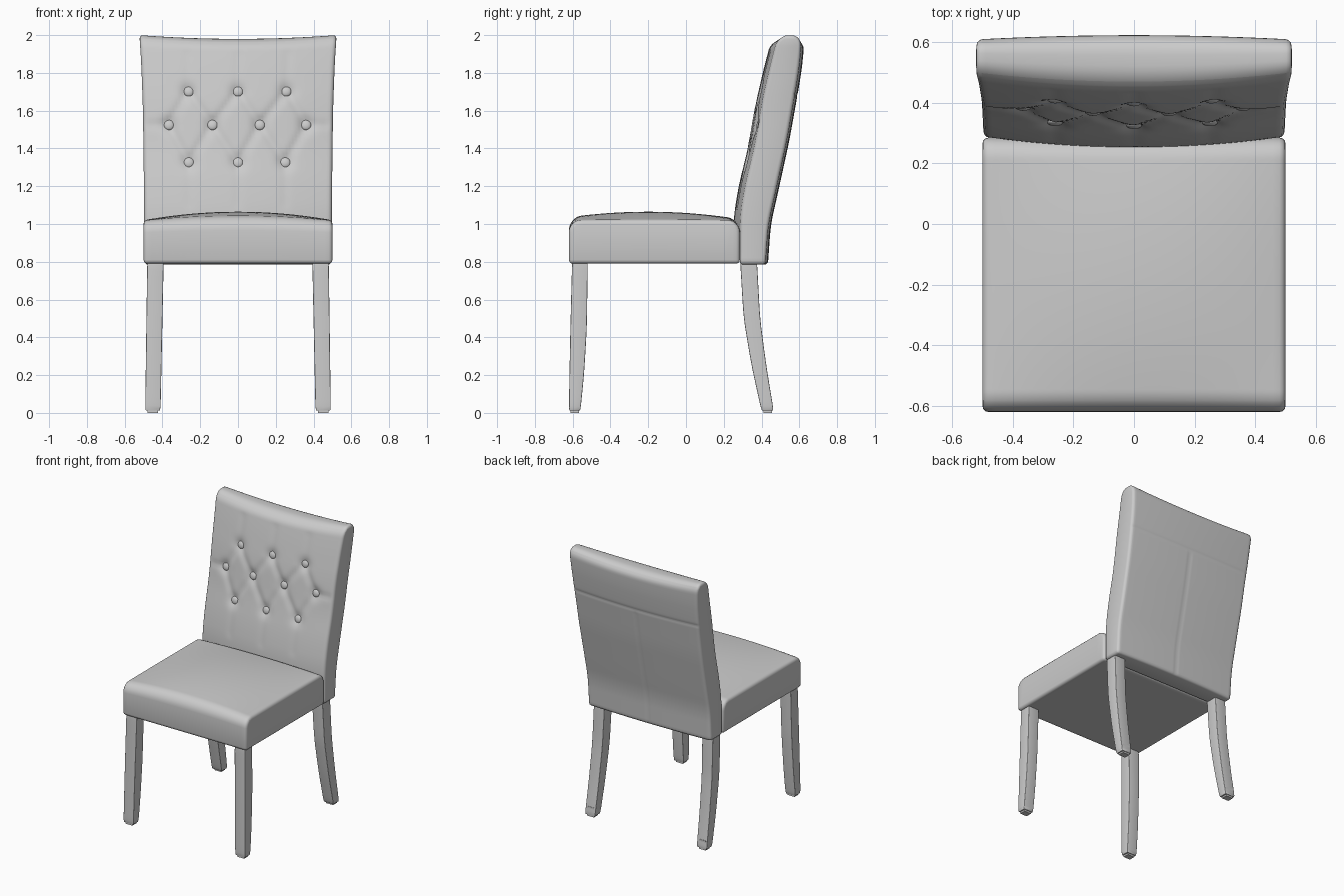
import bpy, bmesh, math
from mathutils import Vector
from mathutils.geometry import intersect_point_line

old = bpy.data.objects.get("Cube")
if old:
    bpy.data.objects.remove(old, do_unlink=True)

grey = bpy.data.materials.new("light grey")
grey.use_nodes = True
grey.diffuse_color = (0.6, 0.6, 0.6, 1)
grey.node_tree.nodes["Principled BSDF"].inputs["Base Color"].default_value = (0.6, 0.6, 0.6, 1)


def finish(bm, name):
    """Turn a bmesh into a smooth shaded object."""
    bmesh.ops.recalc_face_normals(bm, faces=bm.faces)
    mesh = bpy.data.meshes.new(name)
    bm.to_mesh(mesh)
    bm.free()
    mesh.materials.append(grey)
    obj = bpy.data.objects.new(name, mesh)
    bpy.context.collection.objects.link(obj)
    bpy.ops.object.select_all(action="DESELECT")
    obj.select_set(True)
    bpy.context.view_layer.objects.active = obj
    bpy.ops.object.shade_smooth_by_angle(angle=math.radians(40))
    return obj


def block(name, lo, hi, warp, radius, cuts, top_radius=0):
    """Rounded box from lo to hi, sliced by cuts (axis -> positions), then warped."""
    lo, hi = Vector(lo), Vector(hi)
    bm = bmesh.new()
    bmesh.ops.create_cube(bm, size=1)
    for v in bm.verts:
        v.co = Vector([l + (h - l) * (c + 0.5) for l, h, c in zip(lo, hi, v.co)])
    if top_radius:
        # Large rounding on the two long top edges
        edges = [e for e in bm.edges if all(v.co.z > hi.z - 0.001 for v in e.verts)
                 and abs(e.verts[0].co.x - e.verts[1].co.x) > 0.01]
        bmesh.ops.bevel(bm, geom=edges, offset=top_radius, segments=6, profile=0.5,
                        affect="EDGES", clamp_overlap=False)
    sharp = [e for e in bm.edges if e.calc_face_angle(0) > 0.8]
    bmesh.ops.bevel(bm, geom=sharp, offset=radius, segments=3, profile=0.5,
                    affect="EDGES", clamp_overlap=False)
    for axis, places in cuts.items():
        normal = Vector([float(i == axis) for i in range(3)])
        for place in places:
            bmesh.ops.bisect_plane(bm, geom=bm.verts[:] + bm.edges[:] + bm.faces[:],
                                   dist=0.0001, plane_co=normal * place, plane_no=normal)
    for v in bm.verts:
        v.co = warp(v.co.copy())
    return finish(bm, name)


def spread(a, b, n):
    return [a + (b - a) * i / n for i in range(1, n)]


def lerp_points(points, t):
    for (a, va), (b, vb) in zip(points, points[1:]):
        if t <= b or b == points[-1][0]:
            return va + (vb - va) * (t - a) / (b - a)


def curve(points, t):
    """Softened piecewise curve."""
    return sum(lerp_points(points, t + d * 0.03) for d in range(-2, 3)) / 5


# Seat cushion with a soft crown
def seat_warp(p):
    rise = (p.z - 0.79) / 0.23
    crown = max(0, 1 - (p.x / 0.5) ** 2) * max(0, 1 - ((p.y + 0.2) / 0.52) ** 2)
    p.z += 0.045 * rise * crown
    return p


block("seat", (-0.5, -0.62, 0.79), (0.5, 0.285, 1.02), seat_warp, 0.02,
      {0: spread(-0.5, 0.5, 24), 1: spread(-0.62, 0.285, 24)}, 0.065)

# Tufting layout on the backrest
rows = [(1.71, (-0.26, 0, 0.255)), (1.525, (-0.365, -0.135, 0.115, 0.36)),
        (1.325, (-0.26, 0, 0.25))]
buttons = [Vector((x, z, 0)) for z, xs in rows for x in xs]
creases = [(a, b, 0.009) for a in buttons for b in buttons
           if 0.1 < a.y - b.y < 0.25 and abs(a.x - b.x) < 0.2]
for b in buttons:
    if b.y > 1.6:
        creases.append((b, b + Vector((0, 0.2, 0)), 0.003))
    elif b.y < 1.4:
        creases.append((b, b - Vector((0, 0.22, 0)), 0.003))
    elif abs(b.x) > 0.3:
        creases.append((b, b + Vector((math.copysign(0.1, b.x), 0, 0)), 0.005))

front_line = [(0.79, 0.285), (1.05, 0.289), (1.21, 0.316), (1.42, 0.367),
              (1.66, 0.407), (1.87, 0.455), (2.0, 0.49)]
back_line = [(0.79, 0.42), (1.0, 0.435), (1.13, 0.465), (1.45, 0.535),
             (1.77, 0.59), (1.9, 0.607), (2.0, 0.612)]
half_width = [(0.79, 0.495), (1.2, 0.498), (1.6, 0.503), (1.85, 0.512), (2.0, 0.522)]


def tuft(x, z):
    """Depth of the dimples and creases at a point."""
    p = Vector((x, z, 0))
    depth = 0
    for b in buttons:
        depth += 0.017 * math.exp(-((p - b).length / 0.04) ** 2)
    fold = 0
    for a, b, amount in creases:
        t = min(1, max(0, intersect_point_line(p, a, b)[1]))
        gap = (p - a.lerp(b, t)).length
        fold = max(fold, amount * math.exp(-(gap / 0.022) ** 2))
    return depth + fold


def front_bulge(x, z):
    return 0.036 * (1 - (x / 0.5) ** 2) * min(1, max(0, (z - 0.85) / 0.15))


def back_warp(p):
    x, z, f = p.x, p.z, p.y / 0.15 + 0.5
    front = curve(front_line, z) - front_bulge(x, z)
    rear = curve(back_line, z) + 0.014 * (1 - (x / 0.5) ** 2)
    if f < 0.02:
        front += tuft(x, z)
    if f > 0.98:
        # Stitched seams on the rear
        gap = abs(z - 1.69) if z > 1.67 else min(abs(x), abs(z - 1.69))
        rear -= 0.003 * math.exp(-(gap / 0.005) ** 2)
    sag = 0.02 * (1 - (x / 0.5) ** 2) * max(0, (z - 1.5) / 0.5)
    return Vector((x * curve(half_width, z) / 0.5, front + (rear - front) * f, z - sag))


block("backrest", (-0.5, -0.075, 0.785), (0.5, 0.075, 2.0), back_warp, 0.018,
      {0: spread(-0.5, 0.5, 62), 2: spread(0.785, 2.0, 68) + [1.69]}, 0.06)

# Upholstery buttons
for i, b in enumerate(buttons):
    bm = bmesh.new()
    bmesh.ops.create_uvsphere(bm, u_segments=20, v_segments=12, radius=0.027)
    obj = finish(bm, "button_%d" % (i + 1))
    obj.scale = (1, 0.5, 1)
    obj.rotation_euler = (-0.22, 0, 0)
    sag = 0.02 * max(0, (b.y - 1.5) / 0.5)
    y = curve(front_line, b.y) - front_bulge(b.x, b.y) + tuft(b.x, b.y)
    obj.location = (b.x, y - 0.006, b.y - sag)


# Legs: each outline is (height, near y, far y)
def leg(name, side, outline):
    lows = [(z, a) for z, a, b in outline]
    highs = [(z, b) for z, a, b in outline]

    def warp(p):
        drop = 1 - p.z / 0.8
        a, b = curve(lows, p.z), curve(highs, p.z)
        x = 0.437 + 0.014 * drop + p.x * (0.087 - 0.006 * drop)
        return Vector((side * x, a + (b - a) * (p.y + 0.5), p.z))

    block(name, (-0.5, -0.5, 0.012), (0.5, 0.5, 0.81), warp, 0.05,
          {2: spread(0.06, 0.76, 16)})
    # Glide under the foot
    z, a, b = outline[0]
    bm = bmesh.new()
    bmesh.ops.create_cube(bm, size=1)
    for v in bm.verts:
        v.co = Vector((side * 0.451 + v.co.x * 0.055, (a + b) / 2 + v.co.y * 0.045,
                       0.035 + v.co.z * 0.07))
    finish(bm, name + "_glide")


front_leg = [(0, -0.62, -0.56), (0.2, -0.617, -0.54), (0.45, -0.612, -0.525), (0.8, -0.603, -0.52)]
back_leg = [(0, 0.402, 0.466), (0.25, 0.347, 0.425), (0.5, 0.305, 0.392), (0.8, 0.287, 0.376)]
for side, word in ((1, "left"), (-1, "right")):
    leg("front_leg_" + word, side, front_leg)
    leg("back_leg_" + word, side, back_leg)
